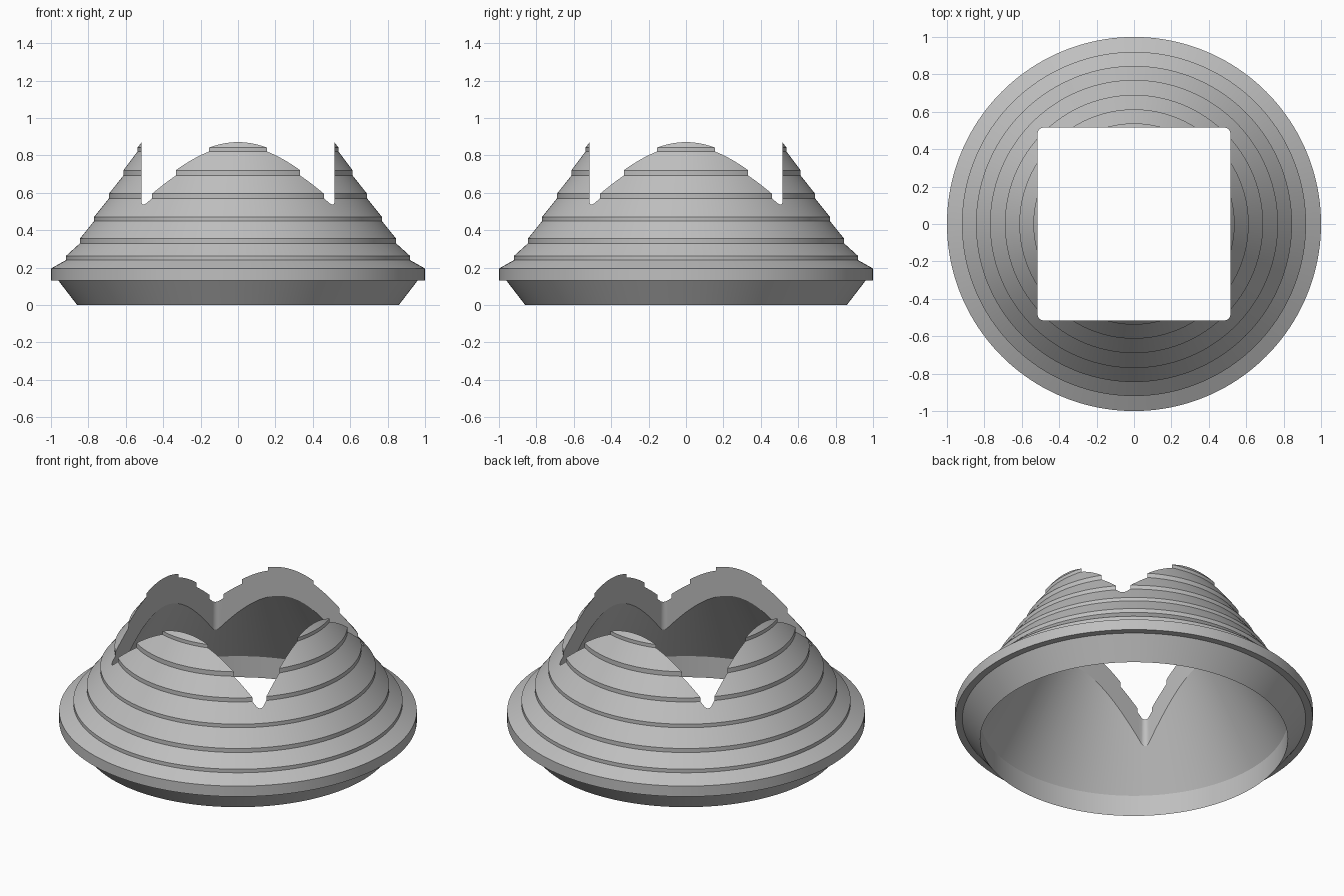
import bpy, bmesh, math

old = bpy.data.objects.get("Cube")
if old:
    bpy.data.objects.remove(old, do_unlink=True)

SEGMENTS = 160
HALF = 0.515      # half width of the square opening
CORNER = 0.03     # its corner radius

grey = bpy.data.materials.new("light_grey")
grey.use_nodes = True
colour = (0.52, 0.52, 0.52, 1)
grey.diffuse_color = colour
grey.node_tree.nodes["Principled BSDF"].inputs["Base Color"].default_value = colour


def make_object(name, bm):
    bmesh.ops.recalc_face_normals(bm, faces=bm.faces)
    mesh = bpy.data.meshes.new(name)
    bm.to_mesh(mesh)
    bm.free()
    mesh.materials.append(grey)
    obj = bpy.data.objects.new(name, mesh)
    bpy.context.collection.objects.link(obj)
    return obj


def revolve(name, profile):
    """Spin a closed (radius, height) profile around z."""
    bm = bmesh.new()
    rings = []
    for i in range(SEGMENTS):
        a = 2 * math.pi * i / SEGMENTS
        rings.append([bm.verts.new((r * math.cos(a), r * math.sin(a), z)) for r, z in profile])
    n = len(profile)
    for i, ring in enumerate(rings):
        nxt = rings[(i + 1) % SEGMENTS]
        for j in range(n):
            k = (j + 1) % n
            bm.faces.new((ring[j], nxt[j], nxt[k], ring[k]))
    return make_object(name, bm)


# Outer wall: tapered foot, rim, then terraces with upright risers
profile = [(0.86, 0.0), (0.96, 0.13), (1.0, 0.13), (1.0, 0.195)]
for radius, low, high in [(0.92, 0.24, 0.262), (0.845, 0.33, 0.355), (0.77, 0.448, 0.47),
                          (0.69, 0.57, 0.595), (0.613, 0.692, 0.72), (0.538, 0.82, 0.841)]:
    profile += [(radius, low), (radius, high)]
profile.append((0.45, 0.955))
# Inner wall: straight cone above a short cylinder
profile += [(0.45, 0.802), (0.86, 0.13)]
shell = revolve("stepped_shell", profile)

# Rounded square cutter for the opening
bm = bmesh.new()
outline = []
inset = HALF - CORNER
for q in range(4):
    cx = inset if q in (0, 3) else -inset
    cy = inset if q in (0, 1) else -inset
    for s in range(9):
        a = math.pi / 2 * (q + s / 8)
        outline.append(bm.verts.new((cx + CORNER * math.cos(a), cy + CORNER * math.sin(a), -0.5)))
base = bm.faces.new(outline)
top = bmesh.ops.extrude_face_region(bm, geom=[base])
bmesh.ops.translate(bm, vec=(0, 0, 2),
                    verts=[v for v in top["geom"] if isinstance(v, bmesh.types.BMVert)])
cutter = make_object("opening_cutter", bm)
cutter.hide_render = True

# Cut the opening, then shade with sharp terrace edges
cut = shell.modifiers.new("square_opening", "BOOLEAN")
cut.operation = "DIFFERENCE"
cut.solver = "EXACT"
cut.object = cutter
bpy.ops.object.select_all(action="DESELECT")
shell.select_set(True)
bpy.context.view_layer.objects.active = shell
bpy.ops.object.modifier_apply(modifier=cut.name)
bpy.data.objects.remove(cutter, do_unlink=True)
bpy.ops.object.shade_smooth_by_angle(angle=math.radians(20))
